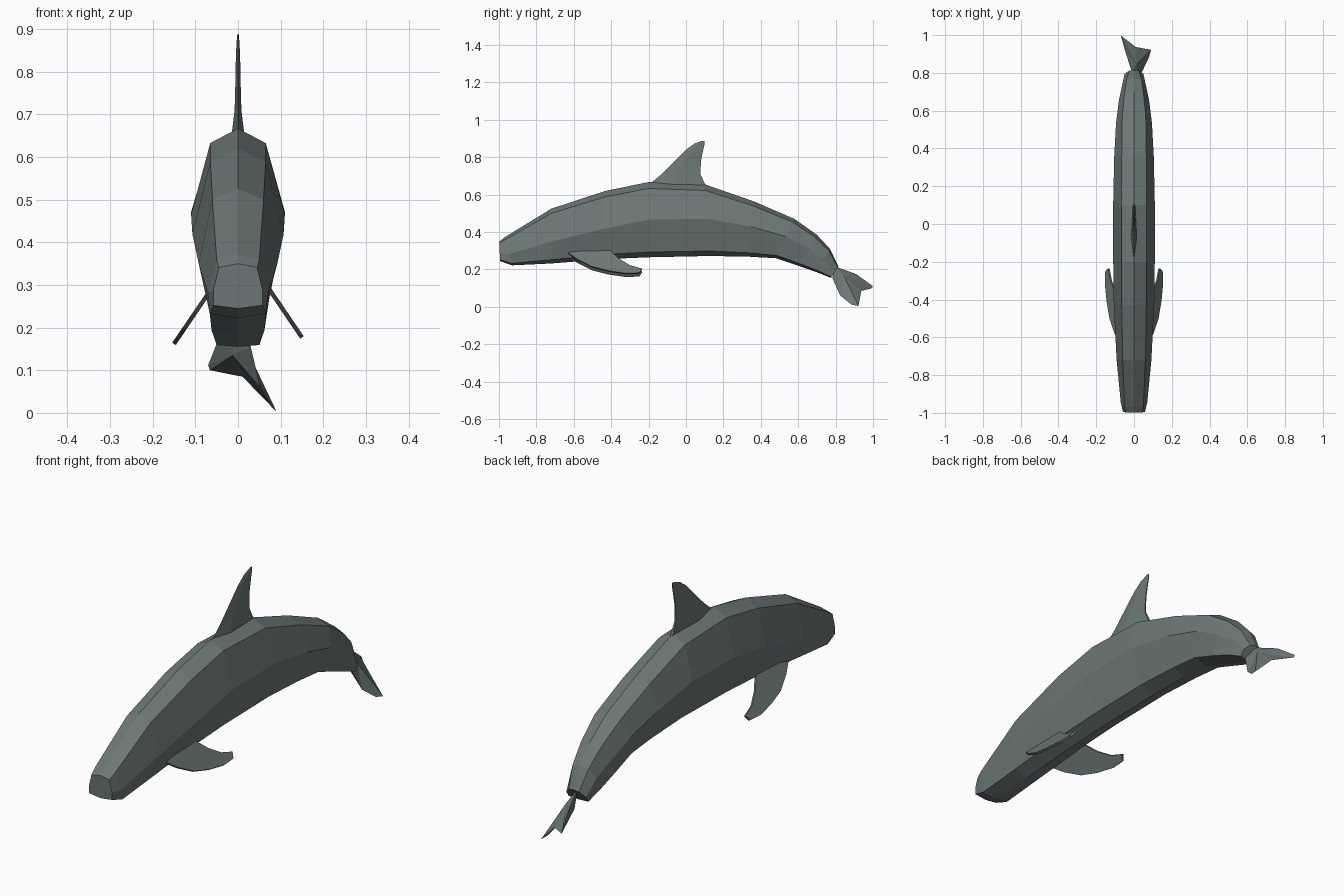
import bpy, bmesh
from mathutils import Vector

if "Cube" in bpy.data.objects:
    bpy.data.objects.remove(bpy.data.objects["Cube"])

skin = bpy.data.materials.new("grey_green_skin")
skin.diffuse_color = (0.15, 0.19, 0.182, 1)
skin.use_nodes = True
skin.node_tree.nodes["Principled BSDF"].inputs["Base Color"].default_value = skin.diffuse_color


def finish(bm, name):
    bmesh.ops.recalc_face_normals(bm, faces=bm.faces)
    me = bpy.data.meshes.new(name)
    bm.to_mesh(me)
    bm.free()
    me.materials.append(skin)
    ob = bpy.data.objects.new(name, me)
    bpy.context.collection.objects.link(ob)
    return ob


def loft(name, rings):
    """Skin closed rings of points and cap both ends."""
    bm = bmesh.new()
    vs = [[bm.verts.new(p) for p in r] for r in rings]
    n = len(vs[0])
    for a, b in zip(vs, vs[1:]):
        for i in range(n):
            j = (i + 1) % n
            bm.faces.new((a[i], a[j], b[j], b[i]))
    bm.faces.new(vs[0])
    bm.faces.new(vs[-1])
    return finish(bm, name)


# Body: eight-sided rings
# back y, back z, belly y, belly z, half width, height of widest point, shoulder x
stations = [
    (-.997, .350, -.995, .245, .058, .40, .045),
    (-.97, .372, -.93, .222, .070, .40, .050),
    (-.72, .525, -.72, .232, .092, .40, .060),
    (-.43, .620, -.43, .255, .107, .45, .065),
    (-.20, .667, -.20, .265, .110, .50, .065),
    (.10, .655, .13, .272, .110, .52, .065),
    (.36, .565, .34, .268, .105, .54, .065),
    (.58, .470, .48, .260, .095, .55, .062),
    (.70, .385, .60, .220, .080, .55, .050),
    (.77, .310, .70, .185, .062, .55, .040),
    (.815, .215, .775, .155, .050, .50, .025),
]
rings = []
for yt, zt, yb, zb, w, f, sx in stations:
    def at(x, t):
        return (x, yb + (yt - yb) * t, zb + (zt - zb) * t)
    lx = min(w, .066)
    rings.append([at(0, 1), at(sx, .915), at(w, f), at(lx, .07),
                  at(0, 0), at(-lx, .07), at(-w, f), at(-sx, .915)])
loft("body", rings)

# Dorsal fin: leading and trailing edges by height, flat diamond sections
fin = [(-.20, .12, .63, .016), (-.19, .10, .66, .014), (-.13, .077, .71, .008),
       (-.06, .08, .78, .006), (0, .092, .84, .005), (.045, .10, .873, .003),
       (.085, .10, .888, .002)]
loft("dorsal_fin", [[(0, a, z), (t, a * .6 + b * .4, z), (t * .4, b, z),
                     (-t * .4, b, z), (-t, a * .6 + b * .4, z)]
                    for a, b, z, t in fin])

# Flippers: swept outline leaning outwards, given thickness
outline = [(-.63, .275), (-.58, .24), (-.50, .20), (-.41, .178), (-.32, .165),
           (-.25, .168), (-.235, .19), (-.30, .208), (-.36, .245),
           (-.41, .29), (-.50, .30)]


def lean(z):
    return .15 - (z - .165) * .68


for side, name, lift in ((1, "right_flipper", .012), (-1, "left_flipper", -.003)):
    off = Vector((.82, 0, .57)) * .005
    ring = []
    for s in (-1, 1):
        ring.append([])
        for y, z in outline:
            p = Vector((lean(z), y, z)) + off * s
            ring[-1].append((side * p.x, p.y, p.z + lift))
    loft(name, ring)

# Tail fluke: twisted outline with a raised middle on both faces
edge = [(-.01, .80, .215), (-.045, .91, .175), (-.07, .998, .112), (-.066, .995, .10),
        (.01, .937, .085), (.09, .922, .004), (.08, .885, .012),
        (.052, .825, .06), (.03, .782, .155)]
bm = bmesh.new()
rim = [bm.verts.new(p) for p in edge]
normal = Vector((.6, .42, .69))
for s in (-1, 1):
    c = bm.verts.new(Vector((.0, .835, .15)) + normal * .022 * s)
    for i in range(len(rim)):
        bm.faces.new((rim[i], rim[(i + 1) % len(rim)], c))
finish(bm, "tail_fluke")
